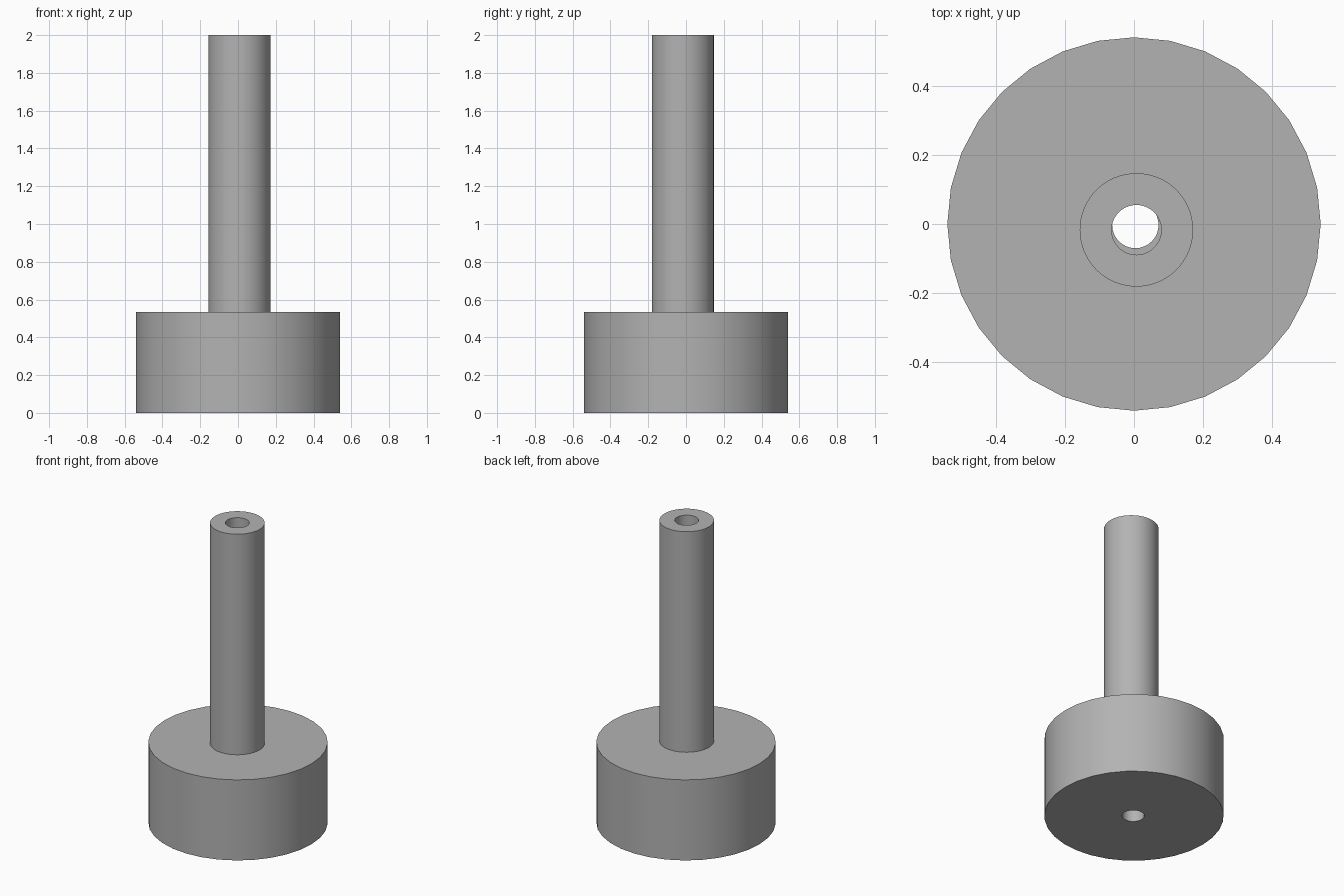
import bpy
import bmesh
from math import cos, sin, tau, radians

cube = bpy.data.objects.get("Cube")
if cube:
    bpy.data.objects.remove(cube, do_unlink=True)

grey = bpy.data.materials.new("plain grey")
grey.use_nodes = True
colour = (0.45, 0.45, 0.45, 1)
grey.diffuse_color = colour
grey.node_tree.nodes["Principled BSDF"].inputs["Base Color"].default_value = colour


def tube(name, sides, outer, bore, centre, bore_centre, bottom, top):
    """Upright cylinder with a round hole right through it."""
    bm = bmesh.new()

    def ring(radius, middle, z):
        return [bm.verts.new((middle[0] + radius * cos(tau * i / sides),
                              middle[1] + radius * sin(tau * i / sides), z))
                for i in range(sides)]

    # Closed loop of rings: outer wall, top face, bore wall, bottom face
    rings = [ring(outer, centre, bottom), ring(outer, centre, top),
             ring(bore, bore_centre, top), ring(bore, bore_centre, bottom)]
    for k in range(4):
        a, b = rings[k], rings[(k + 1) % 4]
        for i in range(sides):
            j = (i + 1) % sides
            bm.faces.new((a[i], a[j], b[j], b[i]))
    bmesh.ops.recalc_face_normals(bm, faces=bm.faces)
    mesh = bpy.data.meshes.new(name)
    bm.to_mesh(mesh)
    bm.free()
    mesh.materials.append(grey)
    obj = bpy.data.objects.new(name, mesh)
    bpy.context.collection.objects.link(obj)
    bpy.ops.object.select_all(action="DESELECT")
    obj.select_set(True)
    bpy.context.view_layer.objects.active = obj
    bpy.ops.object.shade_smooth_by_angle(angle=radians(30))
    return obj


# Wide round base with a central bore
tube("base", 32, 0.54, 0.067, (0, 0), (0.004, -0.003), 0, 0.535)

# Slim hollow column, set slightly off centre
axis = (0.007, -0.017)
tube("column", 64, 0.164, 0.072, axis, axis, 0.535, 2)
